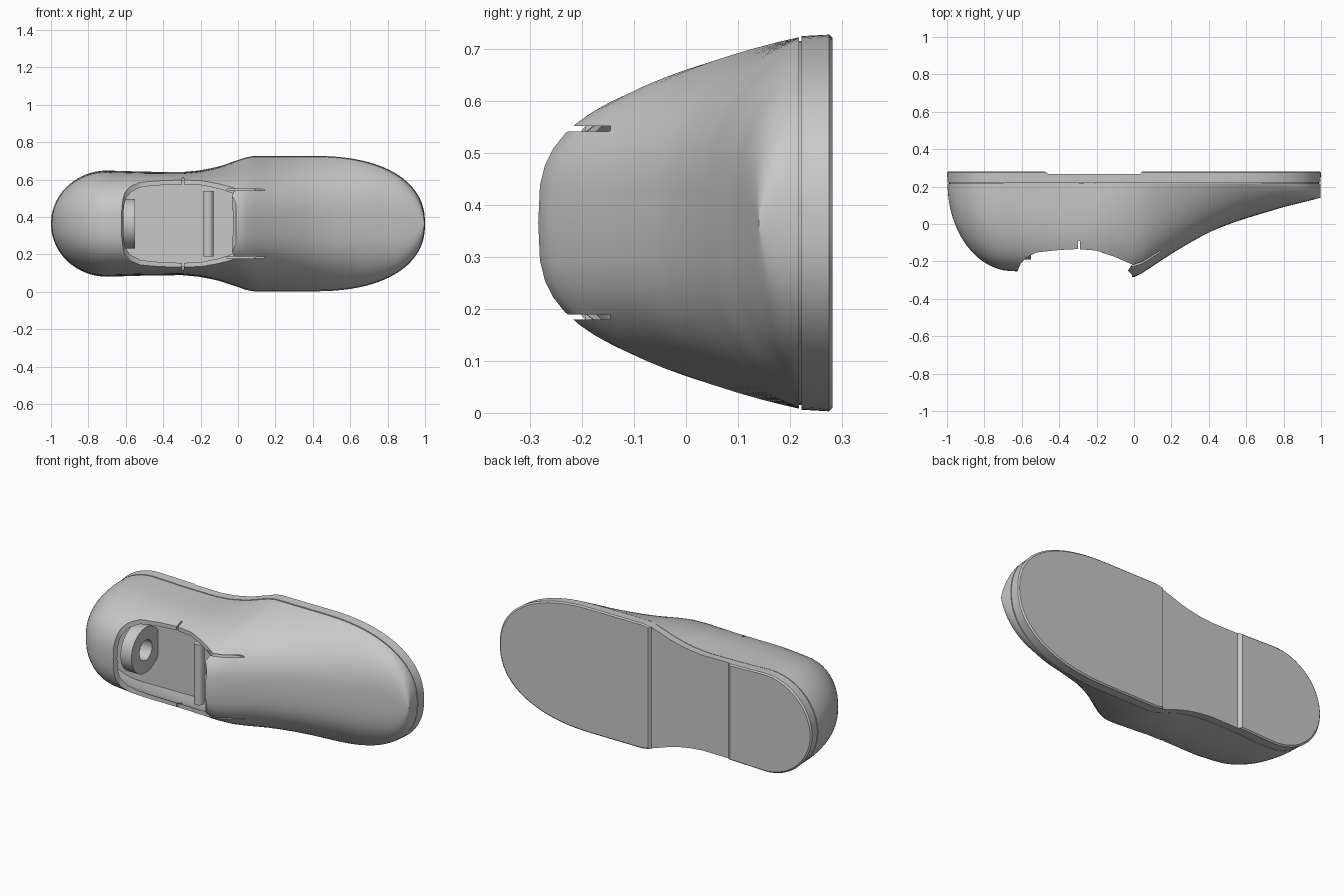
import bpy, bmesh, math

if "Cube" in bpy.data.objects:
    bpy.data.objects.remove(bpy.data.objects["Cube"])

ZC = 0.365   # centre line of the shoe, which lies on its side
BASE = 0.217  # where the upper meets the sole

grey = bpy.data.materials.new("plain grey")
grey.diffuse_color = (0.58, 0.58, 0.58, 1)
grey.use_nodes = True
grey.node_tree.nodes["Principled BSDF"].inputs["Base Color"].default_value = grey.diffuse_color


def interp(table, x):
    for (x0, y0), (x1, y1) in zip(table, table[1:]):
        if x <= x1:
            return y0 + (y1 - y0) * (x - x0) / (x1 - x0)
    return table[-1][1]


def half_width(x):
    if x < -0.7:
        return 0.284 * math.sqrt(max(0, 1 - ((x + 0.7) / 0.3) ** 2))
    if x > 0.4:
        return 0.362 * max(0, 1 - ((x - 0.4) / 0.6) ** 2.3) ** (1 / 2.3)
    return interp([(-0.7, 0.284), (-0.5, 0.278), (-0.3, 0.276), (-0.2, 0.285), (-0.1, 0.306),
                   (0, 0.34), (0.04, 0.354), (0.08, 0.362), (0.4, 0.362)], x)


def top(x):
    if x < -0.65:
        return BASE - (BASE + 0.252) * math.sqrt(max(0, 1 - ((x + 0.65) / 0.35) ** 2))
    return interp([(-0.65, -0.252), (-0.3, -0.27), (0, -0.284), (0.04, -0.265), (0.2, -0.16), (0.3, -0.1),
                   (0.4, -0.045), (0.5, -0.004), (0.6, 0.03), (0.8, 0.09), (1, 0.14)], x)


def boxiness(x):
    """Superellipse exponents across the width and up the height."""
    across = interp([(-1, 2.2), (-0.7, 2.7), (-0.5, 3), (0, 3.2), (0.2, 2.9), (1, 2.8)], x)
    up = interp([(-1, 2.0), (-0.7, 2.5), (-0.5, 3), (-0.3, 3), (-0.2, 2.4), (-0.1, 1.7), (0, 1.15),
                 (0.1, 1.05), (0.6, 1.05), (0.8, 1.4), (0.93, 2.2), (1, 3)], x)
    return across, up


N = 72
STATIONS = [-math.cos(0.02 + (math.pi - 0.04) * i / N) for i in range(N + 1)]


def finish(name, bm):
    bmesh.ops.recalc_face_normals(bm, faces=bm.faces)
    me = bpy.data.meshes.new(name)
    bm.to_mesh(me)
    bm.free()
    me.materials.append(grey)
    ob = bpy.data.objects.new(name, me)
    bpy.context.collection.objects.link(ob)
    return ob


def loft(name, rings, clip=None):
    bm = bmesh.new()
    rows = [[bm.verts.new(p) for p in r] for r in rings]
    for a, b in zip(rows, rows[1:]):
        for i in range(len(a)):
            j = (i + 1) % len(a)
            bm.faces.new((a[i], a[j], b[j], b[i]))
    bm.faces.new(rows[0])
    bm.faces.new(rows[-1])
    if clip is not None:
        bmesh.ops.bisect_plane(bm, geom=bm.verts[:] + bm.edges[:] + bm.faces[:], plane_co=(0, clip, 0),
                               plane_no=(0, 1, 0), clear_outer=True)
        bmesh.ops.holes_fill(bm, edges=[e for e in bm.edges if e.is_boundary], sides=0)
    return finish(name, bm)


def dome(name, sx, sw, sh, clip=None):
    """Shoe body made of superellipse sections along x."""
    rings = []
    for x in STATIONS:
        across, up = boxiness(x)
        w, h = half_width(x) * sw, (BASE - top(x)) * sh
        ring = []
        for k in range(37):
            a = math.pi * k / 36
            c = math.cos(a)
            s = 0 if k in (0, 36) else math.sin(a)
            ring.append((x * sx, BASE - h * s ** (2 / up),
                         ZC + math.copysign(abs(c) ** (2 / across), c) * w))
        rings.append(ring)
    return loft(name, rings, clip)


def outline(y, inset):
    k = 1 - inset
    side = [(x * k, half_width(x) - inset * min(1, half_width(x) / 0.1)) for x in STATIONS]
    return [(x, y, ZC + w) for x, w in side] + [(x, y, ZC - w) for x, w in reversed(side)]


def prism(name, pts):
    """Side profile (x, y) swept across the whole width."""
    return loft(name, [[(x, y, z) for x, y in pts] for z in (-0.2, 0.93)])


def box(name, x0, x1, y0, y1, z0, z1):
    return loft(name, [[(x0, y0, z), (x1, y0, z), (x1, y1, z), (x0, y1, z)] for z in (z0, z1)])


def cut(ob, cutter):
    cutter.hide_render = True
    m = ob.modifiers.new("cut", 'BOOLEAN')
    m.operation, m.solver, m.object = 'DIFFERENCE', 'EXACT', cutter
    bpy.context.view_layer.objects.active = ob
    bpy.ops.object.modifier_apply(modifier=m.name)
    bpy.data.objects.remove(cutter, do_unlink=True)


def smooth(ob, deg=35):
    bpy.ops.object.select_all(action='DESELECT')
    ob.select_set(True)
    bpy.context.view_layer.objects.active = ob
    bpy.ops.object.shade_smooth_by_angle(angle=math.radians(deg))


def cylinder(name, r, depth, loc, rot):
    bpy.ops.mesh.primitive_cylinder_add(vertices=48, radius=r, depth=depth, location=loc, rotation=rot)
    ob = bpy.context.object
    ob.name = name
    ob.data.materials.append(grey)
    return ob


# Upper: body, hollow inside, foot opening
upper = dome("upper", 0.997, 0.985, 1)
cut(upper, dome("hollow_cutter", 0.97, 0.92, 0.95, clip=0.055))
cut(upper, prism("opening_cutter", [(-0.625, -0.5), (-0.622, -0.25), (-0.605, -0.21), (-0.575, -0.18),
                                    (-0.52, -0.152), (-0.4, -0.139), (-0.3, -0.134), (-0.2, -0.142),
                                    (-0.1, -0.177), (-0.01, -0.216), (-0.033, -0.25), (-0.01, -0.272),
                                    (-0.01, -0.5)]))
# Tongue slits and side notches
for z in (ZC - 0.181, ZC + 0.181):
    cut(upper, box("slit_cutter", -0.06, 0.145, -0.4, -0.145, z - 0.005, z + 0.005))
cut(upper, box("notch_cutter", -0.3, -0.29, -0.3, -0.09, -0.2, 0.93))
smooth(upper)

# Sole with a groove above it and a raised arch below
sole = loft("sole", [outline(0.205, 0.012), outline(0.222, 0.012), outline(0.222, 0.003),
                     outline(0.275, 0), outline(0.282, 0.007)])
cut(sole, prism("arch_cutter", [(-0.485, 0.3), (-0.48, 0.282), (-0.46, 0.268), (0.035, 0.268),
                                (0.045, 0.282), (0.05, 0.3)]))
smooth(sole, 30)

# Heel ring and cross bar inside the opening
ring = cylinder("heel_ring", 0.132, 0.07, (-0.585, -0.058, ZC), (0, math.pi / 2, 0))
cut(ring, cylinder("ring_hole_cutter", 0.058, 0.2, (-0.585, -0.058, ZC), (0, math.pi / 2, 0)))
smooth(ring)
bar = cylinder("cross_bar", 0.027, 0.35, (-0.158, -0.13, ZC), (0, 0, 0))
smooth(bar)
